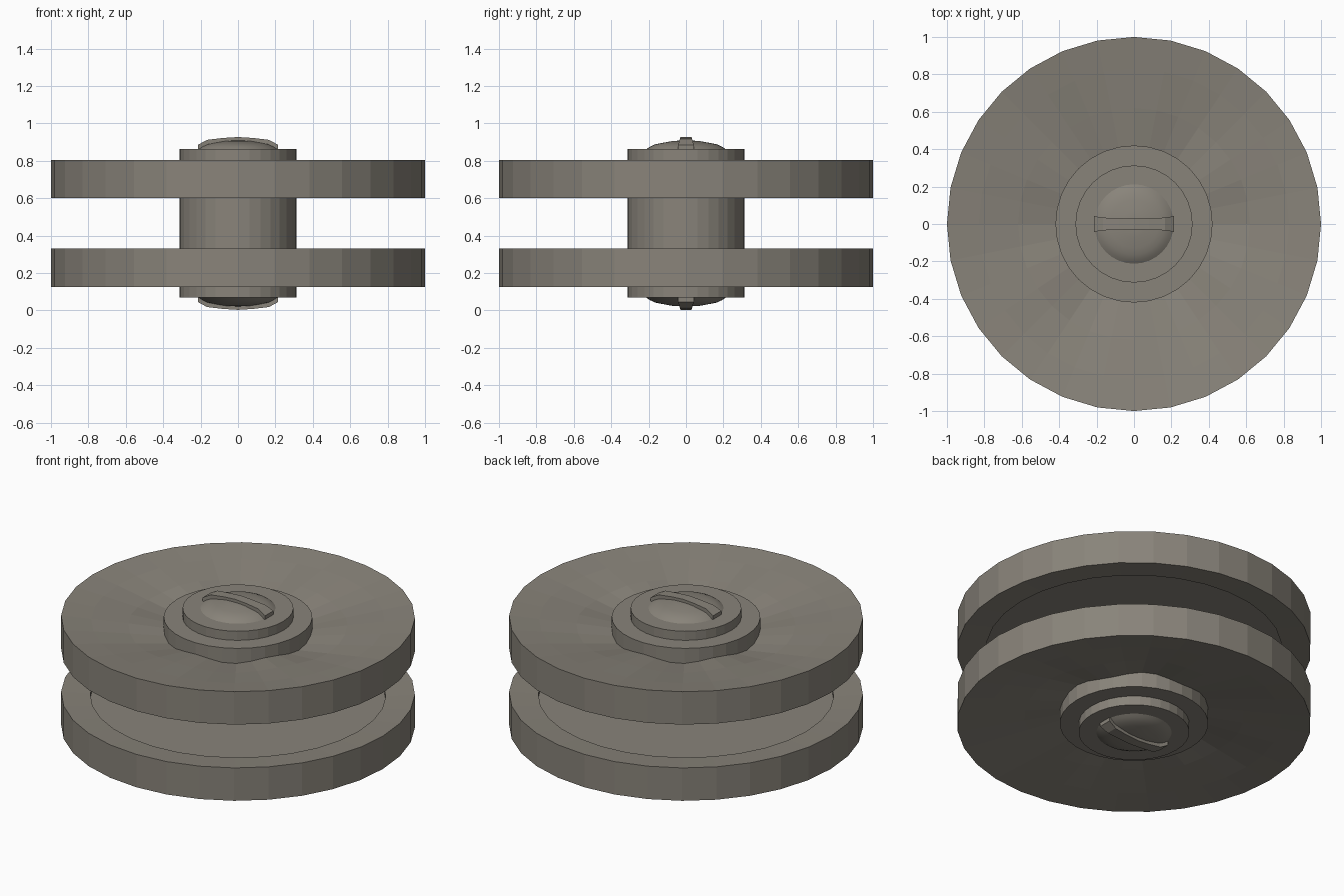
import bpy, bmesh
from math import sin, cos, pi, radians

if "Cube" in bpy.data.objects:
    bpy.data.objects.remove(bpy.data.objects["Cube"])

MID = 0.465   # mirror plane height; parts are modelled relative to it

metal = bpy.data.materials.new("dark_metal")
metal.diffuse_color = (0.25, 0.23, 0.195, 1)
metal.use_nodes = True
metal.node_tree.nodes["Principled BSDF"].inputs["Base Color"].default_value = metal.diffuse_color


def finish(name, bm, smooth=None):
    bmesh.ops.remove_doubles(bm, verts=bm.verts, dist=1e-5)
    bmesh.ops.recalc_face_normals(bm, faces=bm.faces)
    me = bpy.data.meshes.new(name)
    bm.to_mesh(me)
    bm.free()
    me.materials.append(metal)
    ob = bpy.data.objects.new(name, me)
    bpy.context.collection.objects.link(ob)
    ob.location.z = MID
    mod = ob.modifiers.new("Mirror", 'MIRROR')
    mod.use_axis = (False, False, True)
    if smooth:
        bpy.context.view_layer.objects.active = ob
        ob.select_set(True)
        bpy.ops.object.shade_smooth_by_angle(angle=radians(smooth))
        ob.select_set(False)
    return ob


def lathe(name, profile, closed=False, n=32, smooth=None):
    """Revolve (radius, z, wave) points; wave lifts six spokes."""
    bm = bmesh.new()
    rings = []
    for r, z, w in profile:
        rings.append([bm.verts.new((r * cos(a), r * sin(a), z - MID - w * cos(6 * a)))
                      for a in (2 * pi * i / n for i in range(n))])
    pairs = list(zip(rings, rings[1:]))
    if closed:
        pairs.append((rings[-1], rings[0]))
    for p, q in pairs:
        for i in range(n):
            j = (i + 1) % n
            bm.faces.new((p[i], p[j], q[j], q[i]))
    if not closed:
        bm.faces.new(rings[-1])
    return finish(name, bm, smooth)


# Discs: dished, gently spoked outer face and a shallow recess on the inner face
lathe("discs", [(0.31, 0.635, 0), (0.835, 0.635, 0), (0.835, 0.612, 0), (1, 0.60, 0),
                (1, 0.805, 0), (0.83, 0.782, 0.002), (0.62, 0.752, 0.008),
                (0.42, 0.722, 0.012), (0.31, 0.71, 0.012)], closed=True)

# Collars around the axle
lathe("collars", [(0.31, 0.66, 0), (0.42, 0.66, 0), (0.42, 0.805, 0), (0.31, 0.805, 0)],
      closed=True)

# Axle running through both discs
lathe("axle", [(0.313, MID, 0), (0.313, 0.862, 0)])

# Domed end caps
lathe("end_caps", [(0.215, 0.86, 0), (0.195, 0.874, 0), (0.165, 0.888, 0), (0.13, 0.895, 0),
                   (0.07, 0.906, 0), (0.03, 0.908, 0)], smooth=50)

# Raised bars across the caps, flared at their ends
bm = bmesh.new()
half = [(0.215, 0.885, 0.042), (0.165, 0.912, 0.034), (0.08, 0.922, 0.031)]
stations = [(-x, z, w) for x, z, w in half] + [(0, 0.927, 0.03)] + half[::-1]
sections = [[bm.verts.new((x, s * w, h - MID)) for s, h in
             ((-1, 0.86), (1, 0.86), (1, z), (-1, z))] for x, z, w in stations]
for p, q in zip(sections, sections[1:]):
    for i in range(4):
        j = (i + 1) % 4
        bm.faces.new((p[i], p[j], q[j], q[i]))
bm.faces.new(sections[0])
bm.faces.new(sections[-1])
finish("cap_bars", bm)
